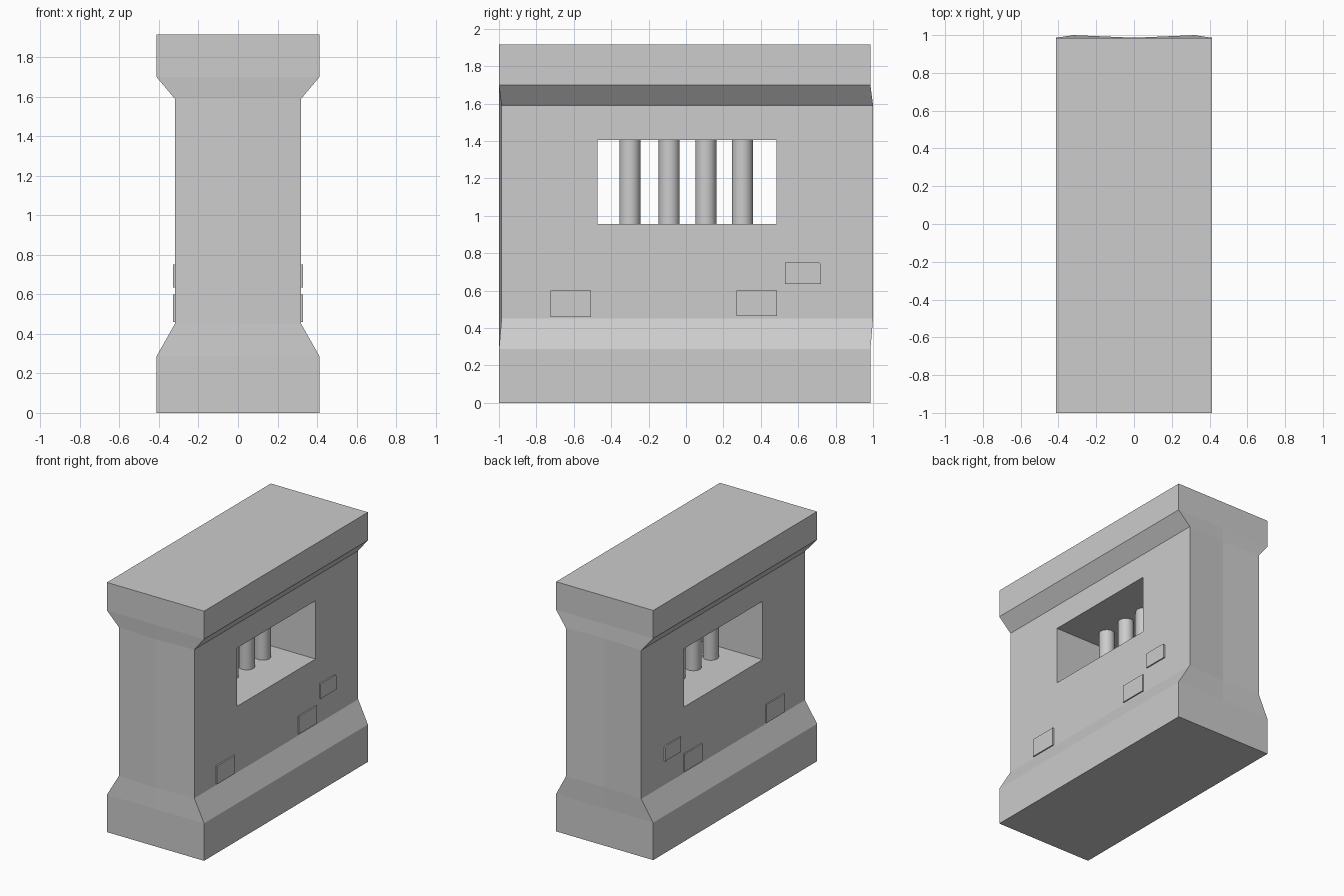
import bpy, bmesh

if "Cube" in bpy.data.objects:
    bpy.data.objects.remove(bpy.data.objects["Cube"])

stone = bpy.data.materials.new("grey stone")
stone.diffuse_color = (0.604, 0.604, 0.604, 1)
stone.use_nodes = True
stone.node_tree.nodes["Principled BSDF"].inputs["Base Color"].default_value = stone.diffuse_color


def make_object(name, bm):
    bmesh.ops.recalc_face_normals(bm, faces=bm.faces)
    mesh = bpy.data.meshes.new(name)
    bm.to_mesh(mesh)
    bm.free()
    mesh.materials.append(stone)
    obj = bpy.data.objects.new(name, mesh)
    bpy.context.collection.objects.link(obj)
    return obj


def prism(name, yz, x0, x1):
    """Extrude a y/z outline from x0 to x1."""
    bm = bmesh.new()
    a = [bm.verts.new((x0, y, z)) for y, z in yz]
    b = [bm.verts.new((x1, y, z)) for y, z in yz]
    bm.faces.new(a)
    bm.faces.new(b)
    for i in range(len(yz)):
        j = (i + 1) % len(yz)
        bm.faces.new((a[i], a[j], b[j], b[i]))
    return make_object(name, bm)


def rect(y0, y1, z0, z1):
    return [(y0, z0), (y1, z0), (y1, z1), (y0, z1)]


# Wall: plinth, waist and cap, with a slight fold down the middle of each end
LEVELS = [(0.412, 0, 0), (0.412, 0.287, 0), (0.32, 0.45, 0.014),
          (0.32, 1.59, 0.014), (0.412, 1.70, 0), (0.412, 1.915, 0)]
Y0, Y1 = -1.0, 0.986
bm = bmesh.new()
rings = []
for w, z, shift in LEVELS:
    pts = [(-w, Y0 + shift), (0, Y0), (w, Y0 + shift),
           (w, Y1 + shift), (0, Y1), (-w, Y1 + shift)]
    rings.append([bm.verts.new((x, y, z)) for x, y in pts])
for lo, hi in zip(rings, rings[1:]):
    for i in range(6):
        j = (i + 1) % 6
        bm.faces.new((lo[i], lo[j], hi[j], hi[i]))
bm.faces.new(rings[0])
bm.faces.new(rings[-1])
wall = make_object("wall", bm)

# Window opening cut right through the wall
cutter = prism("window_cutter", rect(-0.472, 0.483, 0.957, 1.404), -0.6, 0.6)
cutter.hide_render = True
cut = wall.modifiers.new("window", 'BOOLEAN')
cut.operation = 'DIFFERENCE'
cut.solver = 'EXACT'
cut.object = cutter
bpy.context.view_layer.objects.active = wall
bpy.ops.object.modifier_apply(modifier=cut.name)
bpy.data.objects.remove(cutter)

# Round bars standing in the window
for n, y in enumerate((-0.30, -0.09, 0.106, 0.302)):
    bpy.ops.mesh.primitive_cylinder_add(vertices=32, radius=0.056, depth=0.455,
                                        location=(0, y, 1.1805))
    bar = bpy.context.object
    bar.name = f"window_bar_{n + 1}"
    bar.data.materials.append(stone)
    bpy.ops.object.shade_smooth_by_angle()

# Raised bricks, mirrored on both faces; the upper one has a clipped corner
BRICKS = [rect(-0.725, -0.507, 0.46, 0.60),
          rect(0.27, 0.487, 0.465, 0.60),
          [(0.53, 0.635), (0.722, 0.635), (0.722, 0.74), (0.712, 0.75), (0.53, 0.75)]]
for side, s in (("right", 1), ("left", -1)):
    for n, outline in enumerate(BRICKS):
        prism(f"{side}_brick_{n + 1}", outline, s * 0.31, s * 0.33)
